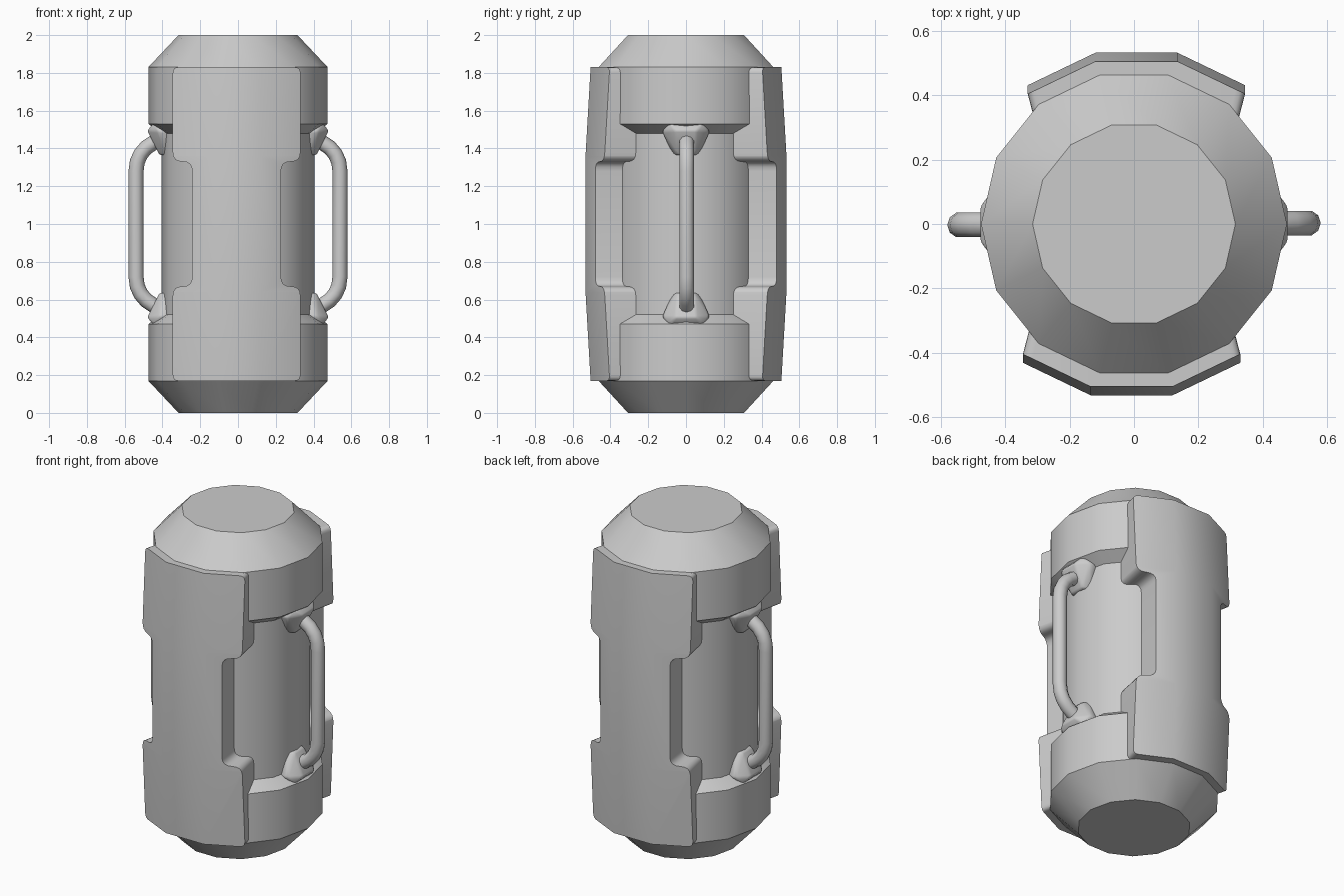
import bpy, bmesh, math
from mathutils import Vector, Matrix

cube = bpy.data.objects.get("Cube")
if cube:
    bpy.data.objects.remove(cube, do_unlink=True)

grey = bpy.data.materials.new("plain grey")
grey.use_nodes = True
GREY = (0.6, 0.6, 0.6, 1)
grey.diffuse_color = GREY
grey.node_tree.nodes["Principled BSDF"].inputs["Base Color"].default_value = GREY

SIDES = 14
HALF_TURN = Matrix.Rotation(math.pi, 4, 'Z')
FLIP = Matrix.Translation((0, 0, 2)) @ Matrix.Diagonal((1, 1, -1, 1))


def finish(name, bm, matrix=Matrix(), angle=30):
    """Turn a bmesh into a smooth-by-angle grey object."""
    bm.transform(matrix)
    bmesh.ops.recalc_face_normals(bm, faces=bm.faces)
    mesh = bpy.data.meshes.new(name)
    bm.to_mesh(mesh)
    bm.free()
    mesh.materials.append(grey)
    obj = bpy.data.objects.new(name, mesh)
    bpy.context.collection.objects.link(obj)
    bpy.ops.object.select_all(action='DESELECT')
    obj.select_set(True)
    bpy.context.view_layer.objects.active = obj
    bpy.ops.object.shade_smooth_by_angle(angle=math.radians(angle))
    return obj


def rounded(corners, steps=4):
    """Round each (x, z, radius) corner of an outline with a short curve."""
    out = []
    for i, (x, z, r) in enumerate(corners):
        p = Vector((x, z))
        a = Vector(corners[i - 1][:2]) - p
        b = Vector(corners[(i + 1) % len(corners)][:2]) - p
        a, b = p + a.normalized() * r, p + b.normalized() * r
        for k in range(steps + 1):
            t = k / steps
            out.append(a * (1 - t) ** 2 + p * 2 * t * (1 - t) + b * t * t)
    return out


def body():
    # lathed canister with chamfered ends and a recessed waist
    half = [(0.315, 2), (0.475, 1.83), (0.475, 1.53), (0.405, 1.48)]
    profile = half + [(r, 2 - z) for r, z in reversed(half)]
    bm = bmesh.new()
    rings = []
    for r, z in profile:
        rings.append([bm.verts.new((r * math.cos(math.tau * i / SIDES),
                                    r * math.sin(math.tau * i / SIDES), z))
                      for i in range(SIDES)])
    for low, high in zip(rings, rings[1:]):
        for i in range(SIDES):
            j = (i + 1) % SIDES
            bm.faces.new((low[i], low[j], high[j], high[i]))
    bm.faces.new(rings[0])
    bm.faces.new(rings[-1])
    finish("canister_body", bm)


def plate(name, matrix):
    # three-facet armour plate with a notch in each side
    fold, edge, notch, step, top = 0.1275, 0.338, 0.235, 1.33, 1.83
    quarter = [(edge, top, 0.03), (edge, step, 0.05), (notch, step, 0.05)]
    side = quarter + [(x, 2 - z, r) for x, z, r in reversed(quarter)]
    outline = rounded(side + [(-x, z, r) for x, z, r in reversed(side)])
    bm = bmesh.new()
    bm.faces.new([bm.verts.new((x, 0, z)) for x, z in outline])
    cuts = [((s * fold, 0, 0), (1, 0, 0)) for s in (-1, 1)]
    cuts += [((0, 0, z), (0, 0, 1)) for z in (step + 0.03, 0.67 - 0.03)]
    for co, no in cuts:
        bmesh.ops.bisect_plane(bm, geom=bm.verts[:] + bm.edges[:] + bm.faces[:],
                               plane_co=co, plane_no=no)
    outer = bm.verts[:]
    ext = bmesh.ops.extrude_face_region(bm, geom=bm.faces[:], use_keep_orig=True)
    for v in (g for g in ext["geom"] if isinstance(g, bmesh.types.BMVert)):
        v.co.x *= 0.88
        v.co.y = -0.25
    for v in outer:
        taper = max(0, abs(v.co.z - 1) - 0.36) / 0.47
        fall = max(0, abs(v.co.x) - fold) * 0.48
        v.co.y = -(0.532 - fall - 0.027 * taper)
    finish(name, bm, matrix @ Matrix.Translation((-0.0075, 0, 0)))


def handle(name, matrix):
    # bent round grip bar
    half = [(0.40, 1.47), (0.445, 1.432), (0.485, 1.405), (0.515, 1.37),
            (0.533, 1.33), (0.54, 1.28)]
    path = half + [(x, 2 - z) for x, z in reversed(half)]
    bm = bmesh.new()
    rings = []
    for i, (x, z) in enumerate(path):
        a, b = path[max(i - 1, 0)], path[min(i + 1, len(path) - 1)]
        d = Vector((b[0] - a[0], 0, b[1] - a[1])).normalized()
        n = Vector((d.z, 0, -d.x))
        ring = []
        for k in range(10):
            t = math.tau * k / 10
            ring.append(bm.verts.new(Vector((x, 0.003, z)) + 0.04 * (
                n * math.cos(t) + Vector((0, 1, 0)) * math.sin(t))))
        rings.append(ring)
    for low, high in zip(rings, rings[1:]):
        for k in range(10):
            j = (k + 1) % 10
            bm.faces.new((low[k], low[j], high[j], high[k]))
    bm.faces.new(rings[0])
    bm.faces.new(rings[-1])
    finish(name, bm, matrix, 40)


def socket(name, matrix):
    # faceted mount that holds one end of a grip bar
    pts = [(0.48, 0.055, 1.495), (0.445, 0.09, 1.535), (0.40, 0.09, 1.535),
           (0.42, 0.125, 1.49), (0.37, 0.125, 1.49), (0.415, 0.045, 1.365),
           (0.37, 0.07, 1.365)]
    bm = bmesh.new()
    for x, y, z in pts:
        for s in (-1, 1):
            bm.verts.new((x, s * y, z))
    bmesh.ops.convex_hull(bm, input=bm.verts[:])
    bmesh.ops.dissolve_limit(bm, angle_limit=0.05, verts=bm.verts[:], edges=bm.edges[:])
    bmesh.ops.bevel(bm, geom=bm.edges[:], offset=0.01, segments=2,
                    profile=0.5, affect='EDGES')
    finish(name, bm, matrix, 40)


body()
for label, turn in (("front", Matrix()), ("back", HALF_TURN)):
    plate(label + "_plate", turn)
for label, turn in (("left", Matrix()), ("right", HALF_TURN)):
    handle(label + "_handle", turn)
    socket(label + "_upper_socket", turn)
    socket(label + "_lower_socket", turn @ FLIP)
